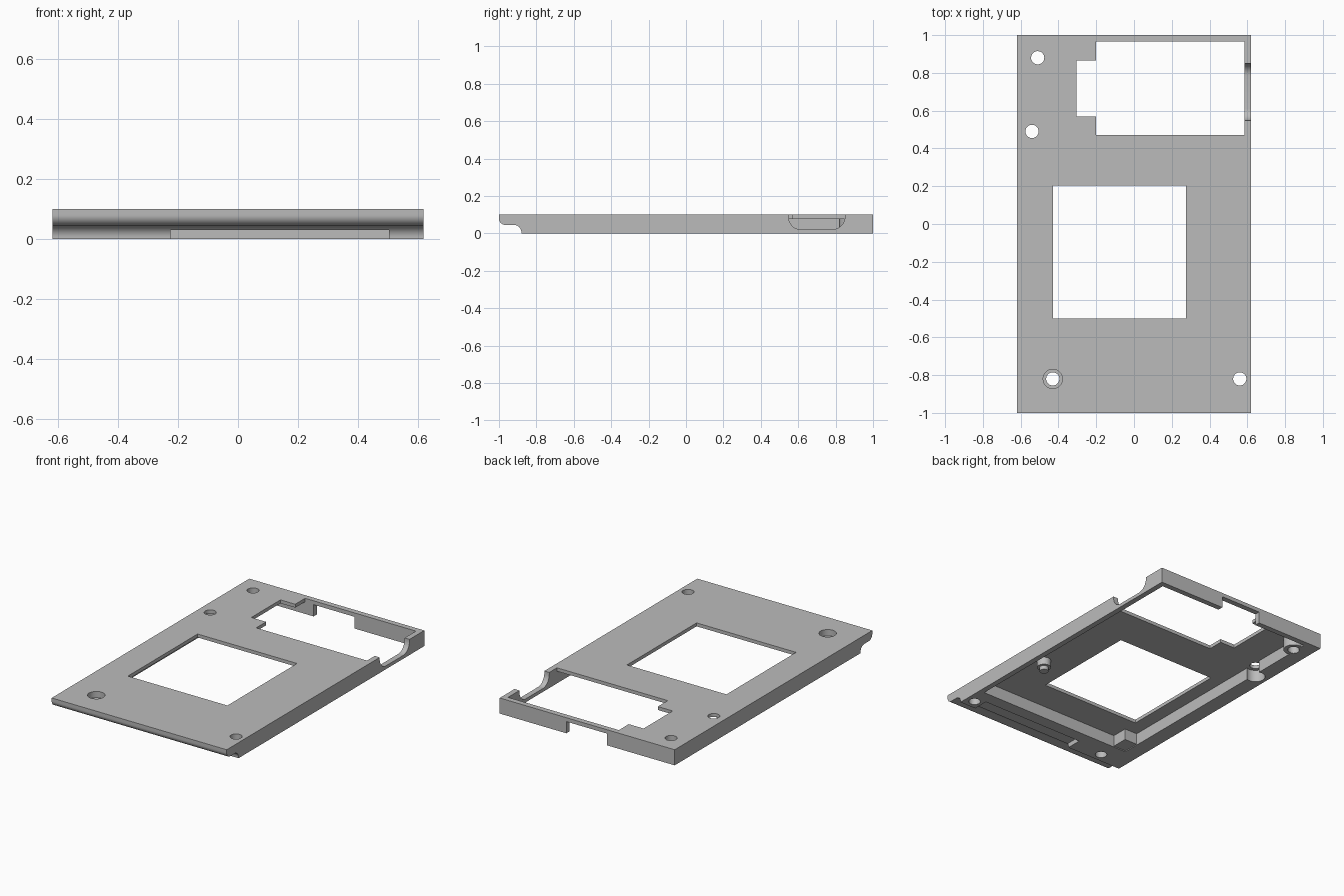
import bpy, bmesh, math
from mathutils import Matrix

cube = bpy.data.objects.get("Cube")
if cube:
    bpy.data.objects.remove(cube, do_unlink=True)

grey = bpy.data.materials.new("plain_grey")
grey.use_nodes = True
colour = (0.5, 0.5, 0.5, 1)
grey.diffuse_color = colour
grey.node_tree.nodes["Principled BSDF"].inputs["Base Color"].default_value = colour


def finish(name, bm):
    bmesh.ops.recalc_face_normals(bm, faces=bm.faces)
    mesh = bpy.data.meshes.new(name)
    bm.to_mesh(mesh)
    bm.free()
    mesh.materials.append(grey)
    ob = bpy.data.objects.new(name, mesh)
    bpy.context.collection.objects.link(ob)
    return ob


def box(name, x0, x1, y0, y1, z0, z1):
    bm = bmesh.new()
    bmesh.ops.create_cube(bm, size=1)
    for v in bm.verts:
        v.co = (x1 if v.co.x > 0 else x0, y1 if v.co.y > 0 else y0, z1 if v.co.z > 0 else z0)
    return finish(name, bm)


def cylinder(name, x, y, r, z0, z1):
    bm = bmesh.new()
    bmesh.ops.create_cone(bm, cap_ends=True, segments=40, radius1=r, radius2=r, depth=z1 - z0,
                          matrix=Matrix.Translation((x, y, (z0 + z1) / 2)))
    return finish(name, bm)


def extrude_x(name, profile, x0, x1):
    bm = bmesh.new()
    face = bm.faces.new([bm.verts.new((x0, y, z)) for y, z in profile])
    new = bmesh.ops.extrude_face_region(bm, geom=[face])["geom"]
    bmesh.ops.translate(bm, vec=(x1 - x0, 0, 0),
                        verts=[g for g in new if isinstance(g, bmesh.types.BMVert)])
    return finish(name, bm)


def arc(cy, cz, ry, rz, start, end, steps=10):
    angles = [math.radians(start + (end - start) * i / steps) for i in range(steps + 1)]
    return [(cy + ry * math.cos(a), cz + rz * math.sin(a)) for a in angles]


def combine(target, tool, operation):
    mod = target.modifiers.new(operation, 'BOOLEAN')
    mod.operation, mod.object, mod.solver = operation, tool, 'EXACT'
    bpy.context.view_layer.objects.active = target
    bpy.ops.object.modifier_apply(modifier=mod.name)
    bpy.data.objects.remove(tool, do_unlink=True)


# Outer slab with the rounded, undercut front lip
W = 0.62
CEILING = 0.078
profile = [(1, 0), (1, 0.1), (-1, 0.1)]
profile += arc(-0.965, 0.08, 0.035, 0.035, 180, 270)
profile += arc(-0.92, 0.005, 0.04, 0.04, 90, 0)
profile += [(-0.88, 0)]
cover = extrude_x("cover_plate", profile, -W, W)


def cut(tool):
    combine(cover, tool, 'DIFFERENCE')


def add(tool):
    combine(cover, tool, 'UNION')


# Hollow underside, leaving the walls and the front shelf
cut(box("cavity", -0.52, 0.585, -0.70, 0.965, -0.1, CEILING))

# Corner block, screw boss and stepped peg underneath
add(box("corner_block", -0.535, -0.43, -0.715, -0.595, 0.006, 0.09))
add(cylinder("screw_boss", -0.51, 0.88, 0.06, 0.004, 0.09))
add(cylinder("peg_base", 0.47, -0.28, 0.042, 0.03, 0.09))
add(cylinder("peg_tip", 0.47, -0.28, 0.027, 0.004, 0.085))

# Square window and stepped rear opening
cut(box("window", -0.43, 0.275, -0.50, 0.205, -0.1, 0.2))
cut(box("rear_opening", -0.20, 0.585, 0.47, 0.965, -0.1, 0.2))
cut(box("opening_step", -0.305, -0.15, 0.57, 0.865, -0.1, 0.2))

# Rear wall gap and shallow recess under the front shelf
cut(box("rear_gap", -0.14, 0.148, 0.94, 1.1, -0.1, 0.075))
cut(box("shelf_recess", -0.225, 0.505, -0.90, -0.78, -0.1, 0.03))

# U-shaped notch in the side wall
notch = [(0.85, 0.2)] + arc(0.785, 0.09, 0.065, 0.068, 0, -90)
notch += arc(0.61, 0.09, 0.062, 0.068, 270, 180) + [(0.548, 0.2)]
cut(extrude_x("side_notch", notch, 0.57, 0.7))

# Screw holes, the wall relief and the counterbore
cut(cylinder("wall_relief", -0.54, 0.49, 0.058, -0.1, CEILING))
for x, y in ((-0.51, 0.88), (-0.54, 0.49), (-0.43, -0.82), (0.56, -0.82)):
    cut(cylinder("screw_hole", x, y, 0.035, -0.1, 0.2))
cut(cylinder("counterbore", -0.43, -0.82, 0.051, 0.06, 0.2))

# Smooth the curves, keep the edges sharp
bpy.ops.object.select_all(action='DESELECT')
cover.select_set(True)
bpy.context.view_layer.objects.active = cover
bpy.ops.object.shade_smooth_by_angle(angle=math.radians(30))
